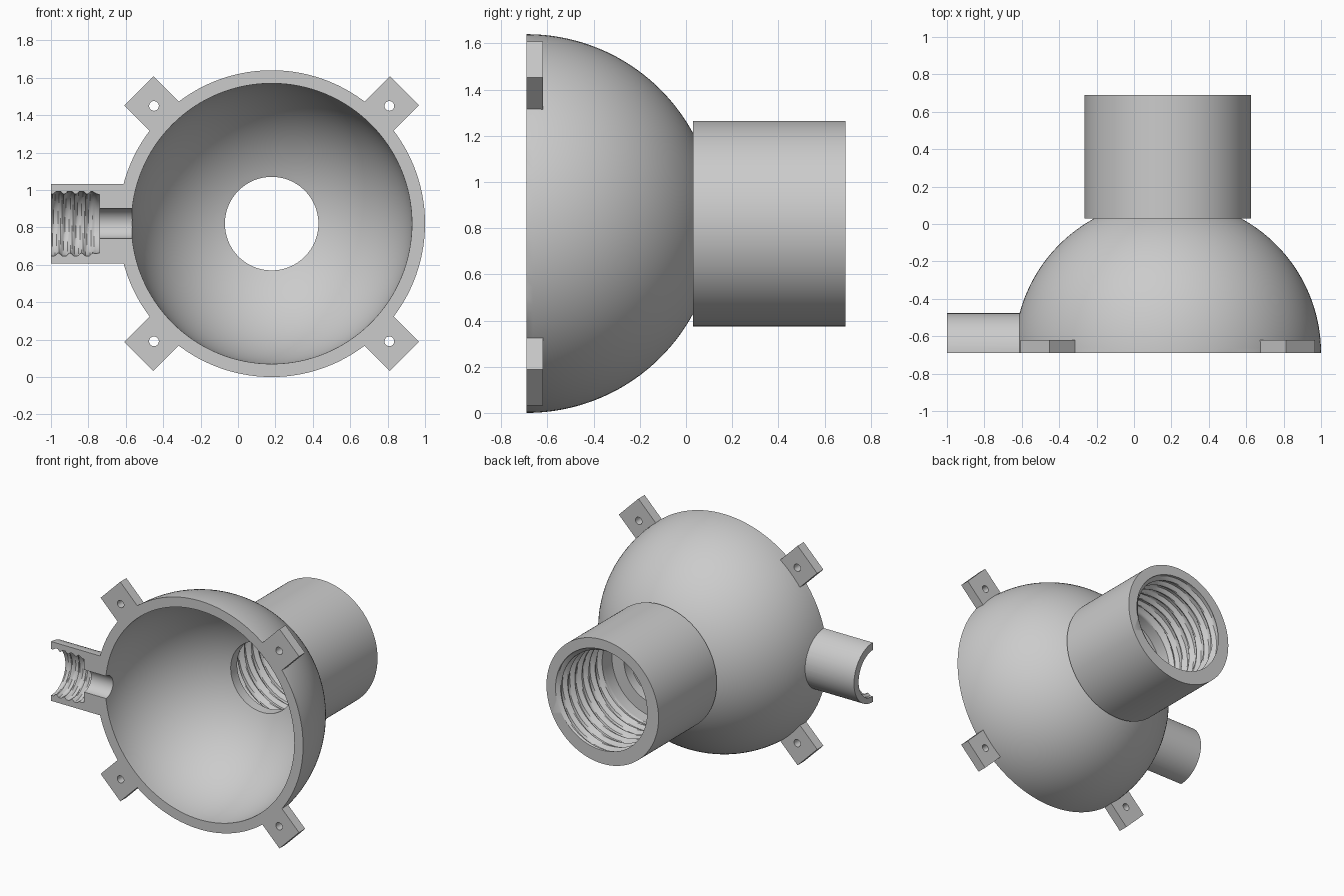
import bpy, bmesh
from math import pi, sin, cos, sqrt, asin, radians
from mathutils import Matrix, Vector

cube = bpy.data.objects.get("Cube")
if cube:
    bpy.data.objects.remove(cube, do_unlink=True)

grey = bpy.data.materials.new("matte grey")
grey.use_nodes = True
COLOR = (0.6, 0.6, 0.6, 1)
grey.diffuse_color = COLOR
grey.node_tree.nodes["Principled BSDF"].inputs["Base Color"].default_value = COLOR

CX, CZ, FRONT, BACK = 0.18, 0.82, -0.69, 0.69
R_OUT, R_IN = 0.82, 0.75
ALONG_Y = Matrix.Translation((CX, 0, CZ)) @ Matrix.Rotation(-pi / 2, 4, 'X')
ALONG_X = Matrix.Translation((0, FRONT, CZ)) @ Matrix.Rotation(pi / 2, 4, 'Y')


def finish(name, bm, matrix):
    bmesh.ops.transform(bm, matrix=matrix, verts=bm.verts)
    bmesh.ops.recalc_face_normals(bm, faces=bm.faces)
    mesh = bpy.data.meshes.new(name)
    bm.to_mesh(mesh)
    bm.free()
    mesh.materials.append(grey)
    obj = bpy.data.objects.new(name, mesh)
    bpy.context.collection.objects.link(obj)
    return obj


def lathe(name, profile, matrix, segs=128, thread=None):
    """Closed solid of revolution from (radius, height) points; thread = start, end, pitch, depth."""
    bm = bmesh.new()

    def ring(r, h):
        verts = []
        for i in range(segs):
            a, rr = 2 * pi * i / segs, r
            if thread and thread[0] < h < thread[1]:
                start, end, pitch, depth = thread
                fade = min(1, (h - start) / pitch * 2, (end - h) / pitch * 2)
                wave = 0.5 + 0.5 * cos(2 * pi * h / pitch - a)
                rr += depth * fade * min(1, 1.5 * wave)
            verts.append(bm.verts.new((rr * cos(a), rr * sin(a), h)))
        return verts

    rings = [ring(r, h) for r, h in profile]
    for lo, hi in zip(rings, rings[1:]):
        for i in range(segs):
            j = (i + 1) % segs
            bm.faces.new((lo[i], lo[j], hi[j], hi[i]))
    bm.faces.new(rings[0])
    bm.faces.new(rings[-1])
    return finish(name, bm, matrix)


def box(name, size, matrix):
    bm = bmesh.new()
    bmesh.ops.create_cube(bm, size=1, matrix=Matrix.Diagonal((*size, 1)))
    return finish(name, bm, matrix)


def dome_arc(radius, r_end, steps=32):
    """Quarter arc from the rim to the point where the radius shrinks to r_end."""
    top = pi / 2 - asin(r_end / radius)
    return [(radius * cos(top * i / steps), FRONT + radius * sin(top * i / steps))
            for i in range(steps + 1)]


def rows(radius, start, end, step):
    n = round((end - start) / step)
    return [(radius, start + (end - start) * i / n) for i in range(n + 1)]


def combine(target, other, operation):
    mod = target.modifiers.new(operation.lower(), 'BOOLEAN')
    mod.operation, mod.solver, mod.object = operation, 'EXACT', other
    bpy.context.view_layer.objects.active = target
    bpy.ops.object.modifier_apply(modifier=mod.name)
    bpy.data.objects.remove(other, do_unlink=True)


# Dome with the rear socket, solid
neck = 0.03
body = lathe("dome_housing",
             [(R_OUT, -0.9)] + dome_arc(R_OUT, sqrt(R_OUT ** 2 - (neck - FRONT) ** 2))
             + [(0.445, neck), (0.445, BACK)], ALONG_Y)

# Side spout
combine(body, lathe("side_spout", [(0.213, -1), (0.213, -0.4)], ALONG_X, 96), 'UNION')

# Diagonal mounting tabs
tab_frames = [Matrix.Translation((CX, 0, CZ)) @ Matrix.Rotation(radians(45 + 90 * k), 4, 'Y')
              for k in range(4)]
for frame in tab_frames:
    place = frame @ Matrix.Translation((0.802, -0.72, 0))
    combine(body, box("mounting_tab", (0.404, 0.2, 0.22), place), 'UNION')

# Dome cavity, through hole and threaded socket bore
floor = 0.09
cavity = lathe("dome_cavity",
               [(R_IN, -1)] + dome_arc(R_IN, 0.25) + [(0.25, floor)]
               + rows(0.345, floor, 0.78, 0.01),
               ALONG_Y, thread=(0.18, 0.76, 0.078, 0.028))
combine(body, cavity, 'DIFFERENCE')

# Spout bore: threaded mouth, then a narrow channel into the dome
bore = lathe("spout_bore",
             rows(0.157, -1.06, -0.74, 0.0075) + [(0.08, -0.74), (0.08, -0.45)],
             ALONG_X, 96, thread=(-1.03, -0.75, 0.062, 0.016))
combine(body, bore, 'DIFFERENCE')

# Screw holes in the tabs
for frame in tab_frames:
    place = frame @ Matrix.Translation((0.89, 0, 0)) @ Matrix.Rotation(-pi / 2, 4, 'X')
    combine(body, lathe("screw_hole", [(0.026, -1), (0.026, -0.5)], place, 32), 'DIFFERENCE')

# Flat front face
combine(body, box("front_cut", (4, 1, 4), Matrix.Translation((0, FRONT - 0.5, CZ))), 'DIFFERENCE')

bpy.ops.object.select_all(action='DESELECT')
body.select_set(True)
bpy.context.view_layer.objects.active = body
bpy.ops.object.shade_smooth_by_angle(angle=radians(32))
